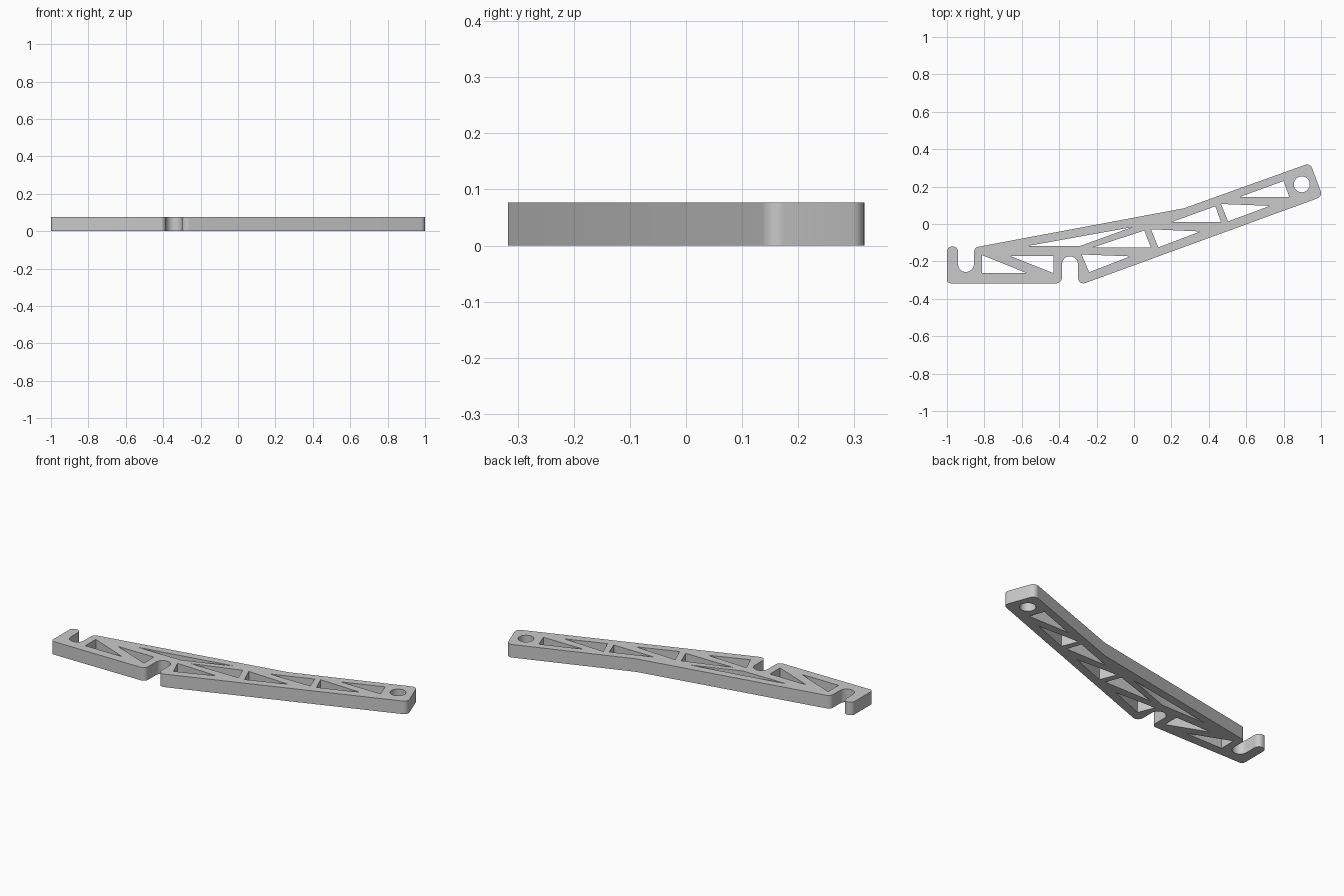
import bpy, bmesh
from math import pi, cos, sin, tan
from mathutils import Vector

cube = bpy.data.objects.get("Cube")
if cube:
    bpy.data.objects.remove(cube, do_unlink=True)

THICK = 0.077
R = 0.03       # corner radius
SLOT = 0.0425  # slot and pivot hole radius


def arc(cx, cy, r, a0, a1, n):
    return [(cx + r * cos(a0 + (a1 - a0) * i / n), cy + r * sin(a0 + (a1 - a0) * i / n))
            for i in range(n + 1)]


def rounded(corners, steps=8):
    """Fillet each (x, y, radius) corner of a closed outline."""
    pts = []
    for i, (x, y, r) in enumerate(corners):
        p = Vector((x, y))
        if r == 0:
            pts.append((x, y))
            continue
        u = (Vector(corners[i - 1][:2]) - p).normalized()
        v = (Vector(corners[(i + 1) % len(corners)][:2]) - p).normalized()
        half = u.angle(v) / 2
        centre = p + (u + v).normalized() * r / sin(half)
        start = (p + u * r / tan(half) - centre).normalized()
        end = (p + v * r / tan(half) - centre).normalized()
        pts += [tuple(centre + start.slerp(end, k / steps) * r) for k in range(steps + 1)]
    return pts


def sharp(pts):
    return [(x, y, 0) for x, y in pts]


# Outer outline, with the hook slot on top and the notch underneath
hook_slot = arc(-0.8985, -0.214, SLOT, pi, 2 * pi, 16)
notch = arc(-0.3425, -0.215, SLOT, 0, pi, 16)
outline = rounded(
    [(-1, -0.317, 0.02), (-1, -0.12, 0.027), (-0.941, -0.12, 0.027)]
    + sharp(hook_slot)
    + [(-0.856, -0.126, R), (0.267, 0.084, 0), (0.942, 0.326, R),
       (1.0085, 0.147, R), (-0.3, -0.33, R)]
    + sharp(notch)
    + [(-0.385, -0.317, R)])

# Triangular truss openings
triangles = [
    [(-0.813, -0.166), (-0.813, -0.263), (-0.572, -0.263)],
    [(-0.665, -0.17), (-0.43, -0.17), (-0.43, -0.263)],
    [(-0.572, -0.118), (-0.29, -0.118), (-0.01, -0.017)],
    [(-0.28, -0.163), (-0.02, -0.173), (-0.24, -0.258)],
    [(-0.22, -0.125), (0.055, -0.035), (0.09, -0.125)],
    [(0.09, -0.028), (0.355, -0.04), (0.13, -0.125)],
    [(0.2, 0.01), (0.435, 0.095), (0.465, 0.01)],
    [(0.465, 0.107), (0.727, 0.097), (0.503, 0.014)],
    [(0.567, 0.145), (0.80, 0.23), (0.83, 0.145)],
]
pivot_hole = arc(0.897, 0.212, SLOT, 0, 2 * pi, 32)[:-1]

# Filled curve extruded to a plate
curve = bpy.data.curves.new("truss_arm", "CURVE")
curve.dimensions = "2D"
curve.fill_mode = "BOTH"
curve.extrude = THICK / 2
for loop in [outline, pivot_hole] + triangles:
    spline = curve.splines.new("POLY")
    spline.points.add(len(loop) - 1)
    for point, (x, y) in zip(spline.points, loop):
        point.co = (x, y, 0, 1)
    spline.use_cyclic_u = True
arm = bpy.data.objects.new("truss_arm", curve)
bpy.context.collection.objects.link(arm)
bpy.ops.object.select_all(action="DESELECT")
arm.select_set(True)
bpy.context.view_layer.objects.active = arm
bpy.ops.object.convert(target="MESH")
arm = bpy.context.object

# Weld the caps to the walls and stand the plate on the ground
bm = bmesh.new()
bm.from_mesh(arm.data)
bmesh.ops.remove_doubles(bm, verts=bm.verts, dist=0.0002)
bmesh.ops.recalc_face_normals(bm, faces=bm.faces)
bmesh.ops.translate(bm, verts=bm.verts, vec=(0, 0, THICK / 2))
bm.to_mesh(arm.data)
bm.free()

grey = bpy.data.materials.new("grey_plastic")
grey.use_nodes = True
colour = (0.59, 0.59, 0.59, 1)
grey.diffuse_color = colour
grey.node_tree.nodes["Principled BSDF"].inputs["Base Color"].default_value = colour
arm.data.materials.clear()
arm.data.materials.append(grey)
bpy.ops.object.shade_smooth_by_angle(angle=pi / 6)
